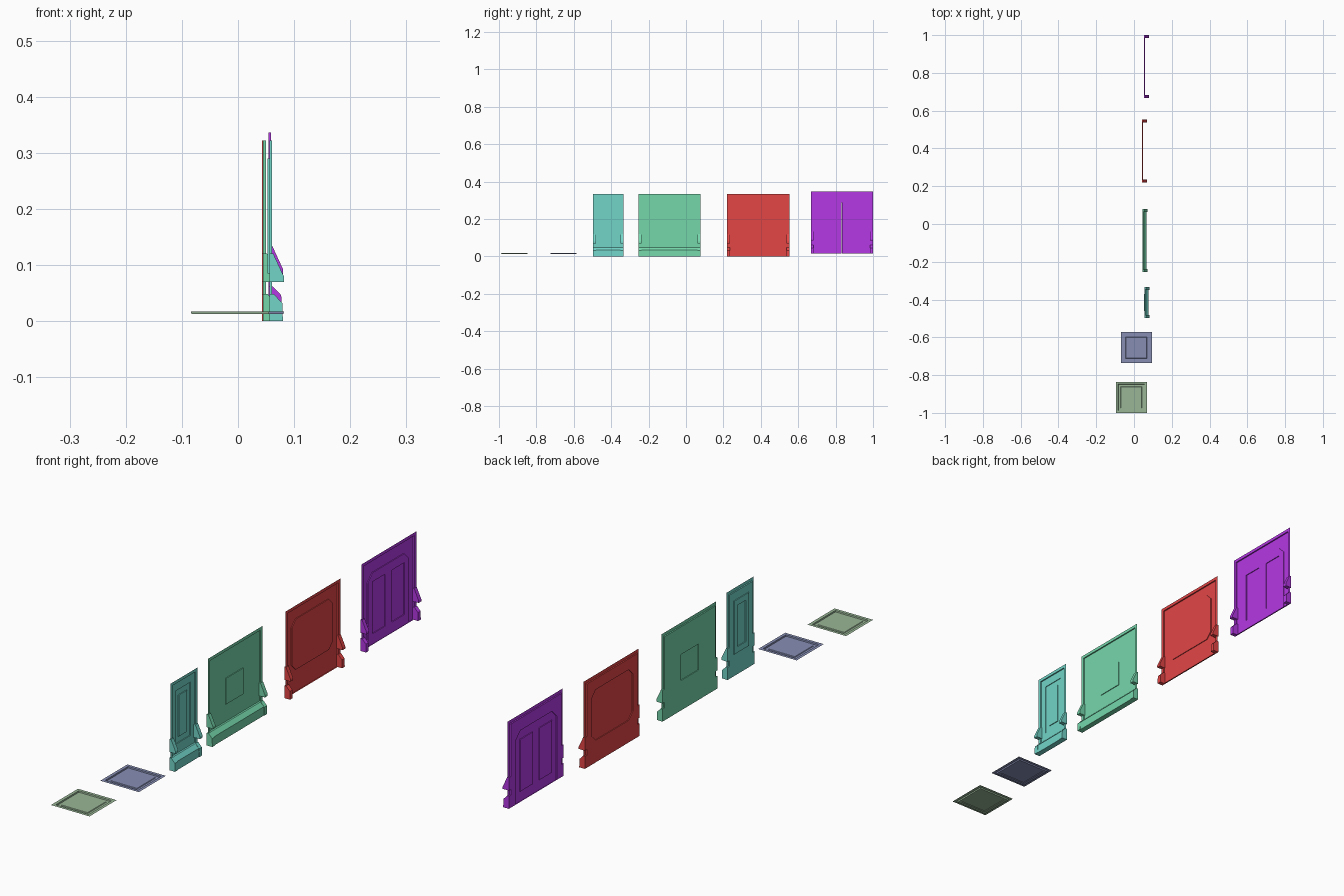
import bpy, bmesh

if "Cube" in bpy.data.objects:
    bpy.data.objects.remove(bpy.data.objects["Cube"])


def make_object(name, bm, color):
    bmesh.ops.remove_doubles(bm, verts=bm.verts, dist=0.0002)
    mesh = bpy.data.meshes.new(name)
    bm.to_mesh(mesh)
    bm.free()
    mat = bpy.data.materials.new(name + "_paint")
    mat.diffuse_color = (*color, 1)
    mat.use_nodes = True
    mat.node_tree.nodes["Principled BSDF"].inputs["Base Color"].default_value = mat.diffuse_color
    mesh.materials.append(mat)
    obj = bpy.data.objects.new(name, mesh)
    bpy.context.collection.objects.link(obj)
    return obj


def loop_points(u0, u1, v0, v1, cb=0, ctl=0, ctr=0):
    """Rectangle with optional bottom, top-left and top-right chamfers."""
    return [(u0 + cb, v0), (u1 - cb, v0), (u1, v0 + cb), (u1, v1 - ctr),
            (u1 - ctr, v1), (u0 + ctl, v1), (u0, v1 - ctl), (u0, v0 + cb)]


def nest(bm, loops, place, cap=True):
    """Bridge nested outlines (points, depth) into one stepped sheet."""
    rings = [[bm.verts.new(place(u, v, d)) for u, v in pts] for pts, d in loops]
    for a, b in zip(rings, rings[1:]):
        for k in range(8):
            j = (k + 1) % 8
            bm.faces.new((a[k], a[j], b[j], b[k]))
    if cap:
        bm.faces.new(rings[-1])


def prism(bm, profile, x, y0, y1, z):
    """Extrude an (x, z) profile along y."""
    a, b = [[bm.verts.new((x + px, y, z + pz)) for px, pz in profile] for y in (y0, y1)]
    n = len(profile)
    faces = [bm.faces.new(a), bm.faces.new(b[::-1])]
    for k in range(n):
        j = (k + 1) % n
        faces.append(bm.faces.new((a[k], b[k], b[j], a[j])))
    bmesh.ops.recalc_face_normals(bm, faces=faces)


D = 0.005          # depth of the main surface behind the rim
RIM = 0.012
H = 0.334
FIN = [(-D, 0.07), (0.021, 0.07), (0.021, 0.079), (0.002, 0.12), (-D, 0.12)]
FOOT = [(-D, 0), (0.019, 0), (0.018, 0.032), (0.003, 0.048), (-D, 0.048)]
SKIRT = [(-D, 0), (0.017, 0), (0.016, 0.033), (0.002, 0.048), (-D, 0.048)]


def wall(name, color, x, yc, half, z, insets, skirt=False, leaves=()):
    place = lambda u, v, d: (x + d, yc + u, z + v)
    # rimmed sheet with recessed outlines
    bm = bmesh.new()
    main = loop_points(-half + RIM, half - RIM, 0, H - RIM)
    loops = [(loop_points(-half, half, 0, H), 0), (main, 0), (main, -D)]
    depth = -D
    for pts, d in insets:
        loops += [(pts, depth), (pts, d)]
        depth = d
    nest(bm, loops, place, cap=not leaves)
    make_object(name + "_panel", bm, color)
    # door leaves
    for i, leaf in enumerate(leaves):
        bm = bmesh.new()
        nest(bm, leaf, place)
        make_object(f"{name}_leaf_{i + 1}", bm, color)
    # end brackets and feet
    for side, y0 in (("left", yc - half), ("right", yc + half - 0.016)):
        bm = bmesh.new()
        prism(bm, FIN, x, y0, y0 + 0.016, z)
        prism(bm, FOOT, x, y0, y0 + 0.016, z)
        make_object(f"{name}_bracket_{side}", bm, color)
    # skirting board
    if skirt:
        bm = bmesh.new()
        prism(bm, SKIRT, x, yc - half + 0.016, yc + half - 0.016, z)
        make_object(name + "_skirting", bm, color)


def floor_tile(name, color, xc, yc):
    bm = bmesh.new()
    sq = lambda h: loop_points(-h, h, -h, h)
    nest(bm, [(sq(0.082), 0), (sq(0.07), 0), (sq(0.069), -0.005), (sq(0.057), -0.005),
              (sq(0.055), -0.003)], lambda u, v, d: (xc + u, yc + v, 0.0175 + d))
    make_object(name, bm, color)


# Floor tiles
floor_tile("floor_tile_a", (0.32, 0.47, 0.31), -0.014, -0.918)
floor_tile("floor_tile_b", (0.24, 0.27, 0.45), 0.012, -0.655)

# Narrow wall with a tall double-framed recess
wall("narrow_wall", (0.17, 0.66, 0.58), 0.061, -0.415, 0.082, 0,
     [(loop_points(-0.045, 0.045, 0.085, 0.29), -D - 0.003),
      (loop_points(-0.025, 0.025, 0.108, 0.267), -D)], skirt=True)

# Plain wall with a small central panel
wall("plain_wall", (0.18, 0.68, 0.41), 0.050, -0.088, 0.1665, 0,
     [(loop_points(-0.053, 0.053, 0.115, 0.215), -0.002)], skirt=True)

# Wall with a large chamfered recess
wall("window_wall", (0.77, 0.06, 0.06), 0.048, 0.387, 0.1665, 0,
     [(loop_points(-0.125, 0.125, 0.085, 0.28, 0.025, 0.025, 0.025), -0.002)])

# Doorway wall with two leaves under a chamfered arch
arch = loop_points(-0.126, 0.126, 0, 0.275, 0, 0.03, 0.03)
door_leaves = []
for s in (-1, 1):
    a, b = sorted((0.001 * s, 0.126 * s))
    i, j = sorted((0.02 * s, 0.097 * s))
    outline = loop_points(a, b, 0, 0.275, 0, 0.03 * (s < 0), 0.03 * (s > 0))
    frame = loop_points(i, j, 0.04, 0.24)
    door_leaves.append([(outline, -D + 0.003), (frame, -D + 0.003), (frame, -D)])
wall("door_wall", (0.46, 0.04, 0.78), 0.059, 0.8335, 0.1665, 0.014,
     [(arch, -D + 0.003)], leaves=door_leaves)
